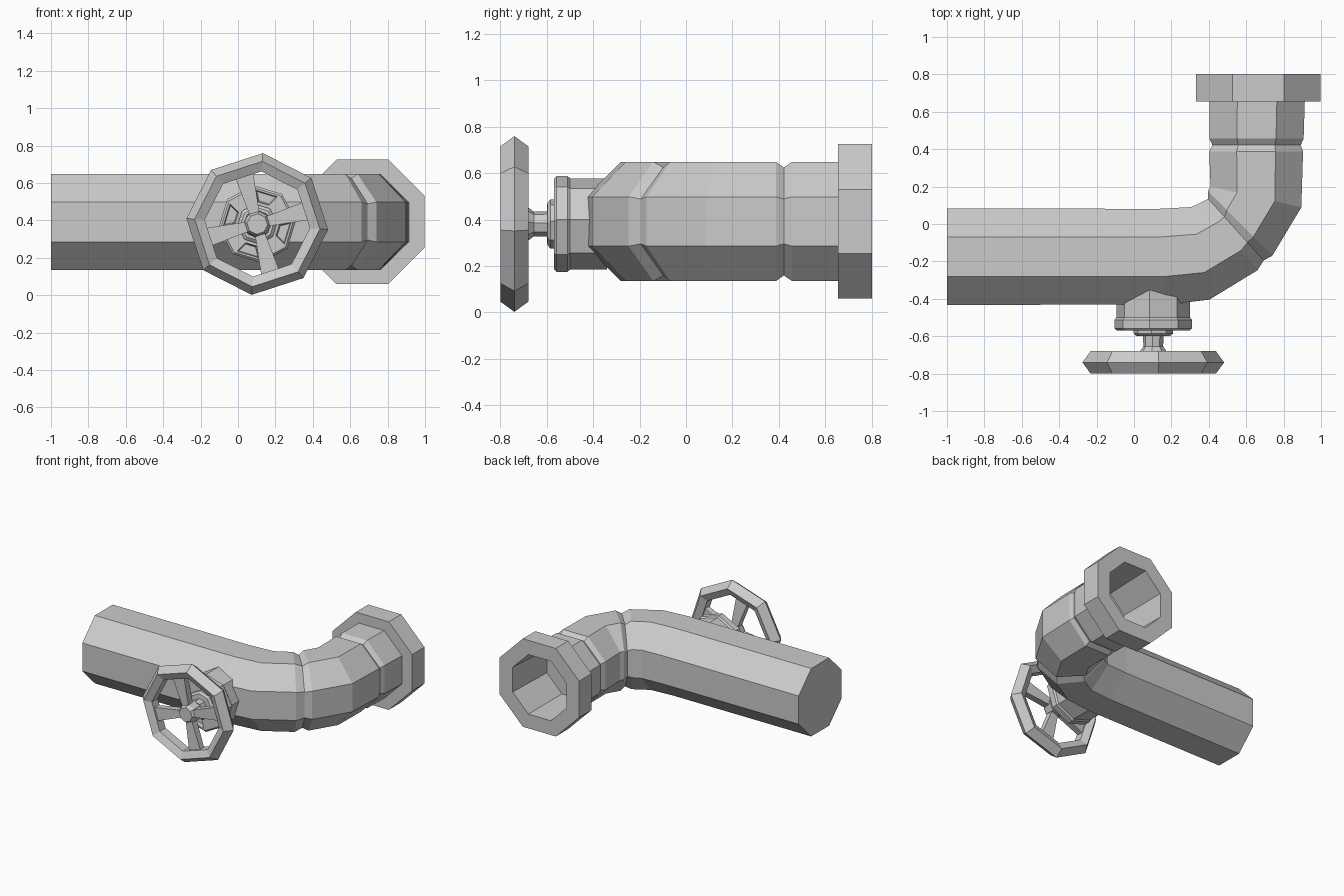
import bpy, bmesh
from math import cos, sin, pi, radians

if "Cube" in bpy.data.objects:
    bpy.data.objects.remove(bpy.data.objects["Cube"])

N = 8
CX, CZ = 0.103, 0.381          # valve axis


def finish(name, bm):
    bmesh.ops.recalc_face_normals(bm, faces=bm.faces[:])
    me = bpy.data.meshes.new(name)
    bm.to_mesh(me)
    bm.free()
    ob = bpy.data.objects.new(name, me)
    bpy.context.collection.objects.link(ob)
    return ob


def skin(bm, rings, caps=True, closed=False):
    """Join octagonal rings of points with quads; returns the bands of faces."""
    vs = [[bm.verts.new(p) for p in r] for r in rings]
    pairs = list(zip(vs, vs[1:])) + ([(vs[-1], vs[0])] if closed else [])
    bands = [[bm.faces.new((a[i], a[(i + 1) % N], b[(i + 1) % N], b[i]))
              for i in range(N)] for a, b in pairs]
    if caps and not closed:
        bm.faces.new(vs[0])
        bm.faces.new(vs[-1])
    return bands


def section(x, y, deg, h, v, z=0.392):
    """Octagon across a path heading deg in plan; h, v are flat-to-centre sizes."""
    t, k = radians(deg), 1 / cos(pi / N)
    pts = []
    for i in range(N):
        a = 2 * pi * (i + 0.5) / N
        s, u = h * k * cos(a), v * k * sin(a)
        pts.append((x + s * sin(t), y - s * cos(t), z + u))
    return pts


def lathe(profile, deg):
    """Rings around the valve axis from (radius, y) pairs."""
    return [[(CX + r * cos(radians(deg + 45 * i)), y,
              CZ + r * sin(radians(deg + 45 * i))) for i in range(N)]
            for r, y in profile]


# pipe with elbow, two grooves, end flange and open bore
R, G = 0.257, 0.233
path = [
    (-1.0, -0.175, 0, R, R), (0.155, -0.175, 4, R, R),
    (0.355, -0.157, 11, 0.252, R), (0.512, -0.065, 39, 0.235, R),
    (0.545, -0.03, 42, 0.222, G), (0.567, 0.003, 45, 0.244, R),
    (0.652, 0.145, 77, 0.249, R), (0.653, 0.388, 90, 0.251, R),
    (0.655, 0.422, 90, 0.236, G), (0.655, 0.457, 90, 0.252, R),
    (0.658, 0.655, 90, 0.255, R), (0.665, 0.655, 90, 0.333, 0.333),
    (0.665, 0.803, 90, 0.333, 0.333), (0.663, 0.803, 90, 0.225, 0.225),
    (0.655, 0.42, 90, 0.215, 0.215),
]
bm = bmesh.new()
skin(bm, [section(*p) for p in path])
finish("pipe", bm)

# valve bonnet with recessed panels, neck and stem
profile = [(0.198, -0.34), (0.198, -0.5), (0.208, -0.512), (0.208, -0.558),
           (0.195, -0.57), (0.107, -0.57), (0.107, -0.585), (0.09, -0.598),
           (0.055, -0.6), (0.053, -0.655), (0.075, -0.685)]
bm = bmesh.new()
bands = skin(bm, lathe(profile, 5.5))
bm.normal_update()
bmesh.ops.recalc_face_normals(bm, faces=bm.faces[:])
bmesh.ops.inset_individual(bm, faces=bands[4][1::2], thickness=0.018, depth=0)
bmesh.ops.inset_individual(bm, faces=bands[4][1::2], thickness=0.008, depth=-0.03)
finish("valve_bonnet", bm)

# handwheel rim
rim = [(0.38, -0.74), (0.336, -0.8), (0.282, -0.775), (0.282, -0.705), (0.336, -0.68)]
bm = bmesh.new()
skin(bm, lathe(rim, 40.5), closed=True)
finish("wheel_rim", bm)

# handwheel hub
bm = bmesh.new()
skin(bm, lathe([(0.075, -0.68), (0.07, -0.75), (0.055, -0.775)], 40.5))
finish("wheel_hub", bm)

# four spokes widening towards the rim
for n in range(4):
    a = radians(15 + 90 * n)
    bm = bmesh.new()
    ends = []
    for r, w, y0, y1 in ((0.04, 0.025, -0.755, -0.7), (0.29, 0.052, -0.762, -0.718)):
        ends.append([bm.verts.new((CX + r * cos(a) - s * w * sin(a), y,
                                   CZ + r * sin(a) + s * w * cos(a)))
                     for s, y in ((-1, y0), (1, y0), (1, y1), (-1, y1))])
    p, q = ends
    bm.faces.new(p)
    bm.faces.new(q)
    for i in range(4):
        j = (i + 1) % 4
        bm.faces.new((p[i], p[j], q[j], q[i]))
    finish(f"wheel_spoke_{n + 1}", bm)
